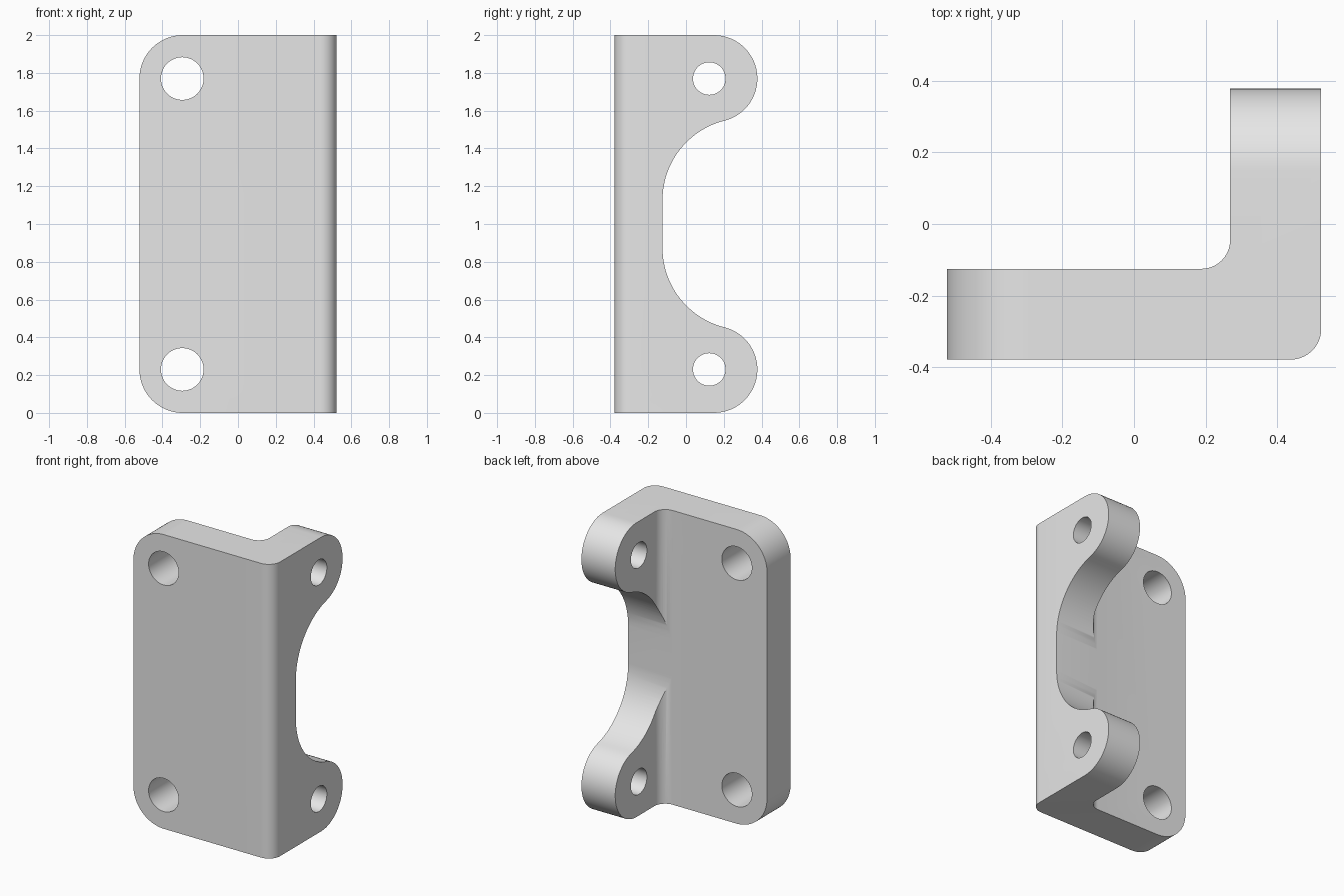
import bpy, bmesh
from math import radians, sin, cos

cube = bpy.data.objects.get("Cube")
if cube:
    bpy.data.objects.remove(cube, do_unlink=True)

# Main dimensions
HALF_X, HALF_Y, HEIGHT = 0.522, 0.378, 2.0
PLATE_BACK, WING_INNER = -0.125, 0.268
R = 0.23                       # rounded ends of plate and lugs
TOP = HEIGHT - R               # height of the upper holes
FAR = 0.7                      # beyond the bracket


def arc(cx, cy, r, start, end, steps=20):
    angles = [radians(start + (end - start) * i / steps) for i in range(steps + 1)]
    return [(cx + r * cos(a), cy + r * sin(a)) for a in angles]


def prism(name, outline, axis, low, high):
    """Extrude a 2D outline along the named axis."""
    place = {"x": lambda u, v, w: (w, u, v),
             "y": lambda u, v, w: (u, w, v),
             "z": lambda u, v, w: (u, v, w)}[axis]
    bm = bmesh.new()
    a = [bm.verts.new(place(u, v, low)) for u, v in outline]
    b = [bm.verts.new(place(u, v, high)) for u, v in outline]
    bm.faces.new(a)
    bm.faces.new(b)
    for i in range(len(a)):
        j = (i + 1) % len(a)
        bm.faces.new((a[i], a[j], b[j], b[i]))
    bmesh.ops.recalc_face_normals(bm, faces=bm.faces)
    mesh = bpy.data.meshes.new(name)
    bm.to_mesh(mesh)
    bm.free()
    obj = bpy.data.objects.new(name, mesh)
    bpy.context.collection.objects.link(obj)
    return obj


def combine(target, cutter, operation):
    cutter.hide_render = True
    mod = target.modifiers.new("cut", "BOOLEAN")
    mod.object, mod.operation, mod.solver = cutter, operation, "EXACT"
    bpy.context.view_layer.objects.active = target
    bpy.ops.object.modifier_apply(modifier=mod.name)
    bpy.data.objects.remove(cutter, do_unlink=True)


# L-shaped section with a rounded outer edge and an inner fillet
section = [(-FAR, -HALF_Y)]
section += arc(HALF_X - 0.085, -HALF_Y + 0.085, 0.085, -90, 0, 10)
section += [(HALF_X, FAR), (WING_INNER, FAR)]
section += arc(WING_INNER - 0.08, PLATE_BACK + 0.08, 0.08, 0, -90, 10)
section += [(-FAR, PLATE_BACK)]
bracket = prism("angle_bracket", section, "z", -0.1, HEIGHT + 0.1)

# Plate outline with rounded free corners
plate_x = -HALF_X + R
front = [(FAR, 0), (FAR, HEIGHT)]
front += arc(plate_x, TOP, R, 90, 180) + arc(plate_x, R, R, 180, 270)
combine(bracket, prism("plate_outline", front, "y", -1, 1), "INTERSECT")

# Wing outline: two rounded lugs flowing into a central recess
lean = 14
lug_y = HALF_Y - R
floor = PLATE_BACK + 0.0005
s, c = sin(radians(lean)), cos(radians(lean))
recess = (lug_y - floor + R * s) / (1 - s)
upper = arc(lug_y, TOP, R, 90, lean - 90, 28)
upper += arc(lug_y + (R + recess) * s, TOP - (R + recess) * c, recess, 90 + lean, 180, 24)[1:]
side = [(-FAR, HEIGHT)] + upper
side += [(y, HEIGHT - z) for y, z in reversed(side)]
combine(bracket, prism("wing_outline", side, "x", -1, 1), "INTERSECT")

# Bolt holes through the plate and the lugs
for z in (R, TOP):
    plate_hole = arc(plate_x - 0.003, z, 0.113, 0, 360, 48)[:-1]
    combine(bracket, prism("plate_hole", plate_hole, "y", -1, 0.2), "DIFFERENCE")
    lug_hole = arc(0.123, z, 0.086, 0, 360, 48)[:-1]
    combine(bracket, prism("lug_hole", lug_hole, "x", 0, 1), "DIFFERENCE")

# Plain grey metal
grey = bpy.data.materials.new("plain_grey")
grey.use_nodes = True
colour = (0.8, 0.8, 0.8, 1)
grey.diffuse_color = colour
grey.node_tree.nodes["Principled BSDF"].inputs["Base Color"].default_value = colour
bracket.data.materials.clear()
bracket.data.materials.append(grey)

bpy.ops.object.select_all(action="DESELECT")
bracket.select_set(True)
bpy.context.view_layer.objects.active = bracket
bpy.ops.object.shade_smooth_by_angle(angle=radians(30))
